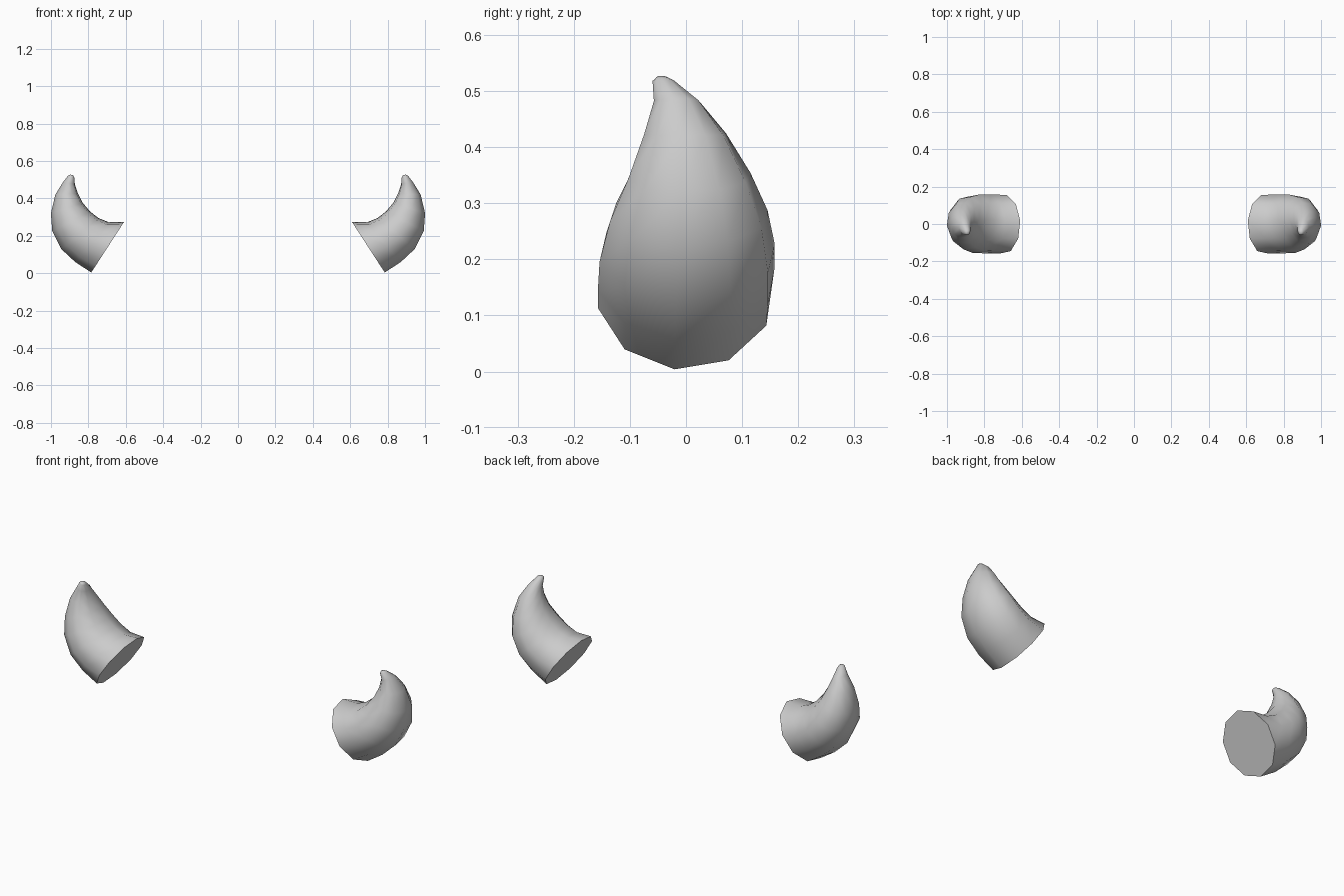
import bpy, bmesh, math
from mathutils import Vector

if "Cube" in bpy.data.objects:
    bpy.data.objects.remove(bpy.data.objects["Cube"])

SIDES = 10
# Horn rings: inner x, z | outer x, z | y front, y back
RINGS = [
    (0.608, 0.276, 0.785, 0.003, -0.160, 0.158),
    (0.690, 0.273, 0.870, 0.058, -0.160, 0.161),
    (0.745, 0.295, 0.945, 0.128, -0.157, 0.161),
    (0.790, 0.330, 0.994, 0.225, -0.138, 0.148),
    (0.830, 0.377, 1.001, 0.320, -0.105, 0.117),
    (0.856, 0.427, 0.977, 0.420, -0.076, 0.073),
    (0.872, 0.475, 0.936, 0.487, -0.058, 0.026),
    (0.875, 0.512, 0.908, 0.522, -0.060, -0.020),
    (0.881, 0.523, 0.896, 0.527, -0.052, -0.035),
]


def make_horn(name, side):
    bm = bmesh.new()
    loops = []
    for xi, zi, xo, zo, y0, y1 in RINGS:
        inner, outer = Vector((xi, 0, zi)), Vector((xo, 0, zo))
        mid, half = (inner + outer) / 2, (outer - inner) / 2
        loop = []
        for k in range(SIDES):
            a = math.radians(-7) + 2 * math.pi * k / SIDES
            p = mid + half * math.cos(a)
            p.y = (y0 + y1) / 2 + (y1 - y0) / 2 * math.sin(a)
            p.x *= side
            loop.append(bm.verts.new(p))
        loops.append(loop)
    # Skin between rings, then flat base and tip
    for a, b in zip(loops, loops[1:]):
        for k in range(SIDES):
            n = (k + 1) % SIDES
            bm.faces.new((a[k], a[n], b[n], b[k]))
    bm.faces.new(loops[0])
    bm.faces.new(loops[-1])
    bmesh.ops.recalc_face_normals(bm, faces=bm.faces)
    mesh = bpy.data.meshes.new(name)
    bm.to_mesh(mesh)
    bm.free()
    ob = bpy.data.objects.new(name, mesh)
    bpy.context.collection.objects.link(ob)
    bpy.ops.object.select_all(action='DESELECT')
    ob.select_set(True)
    bpy.context.view_layer.objects.active = ob
    bpy.ops.object.shade_smooth_by_angle(angle=math.radians(60))


# Pair of horns
make_horn("right_horn", 1)
make_horn("left_horn", -1)
